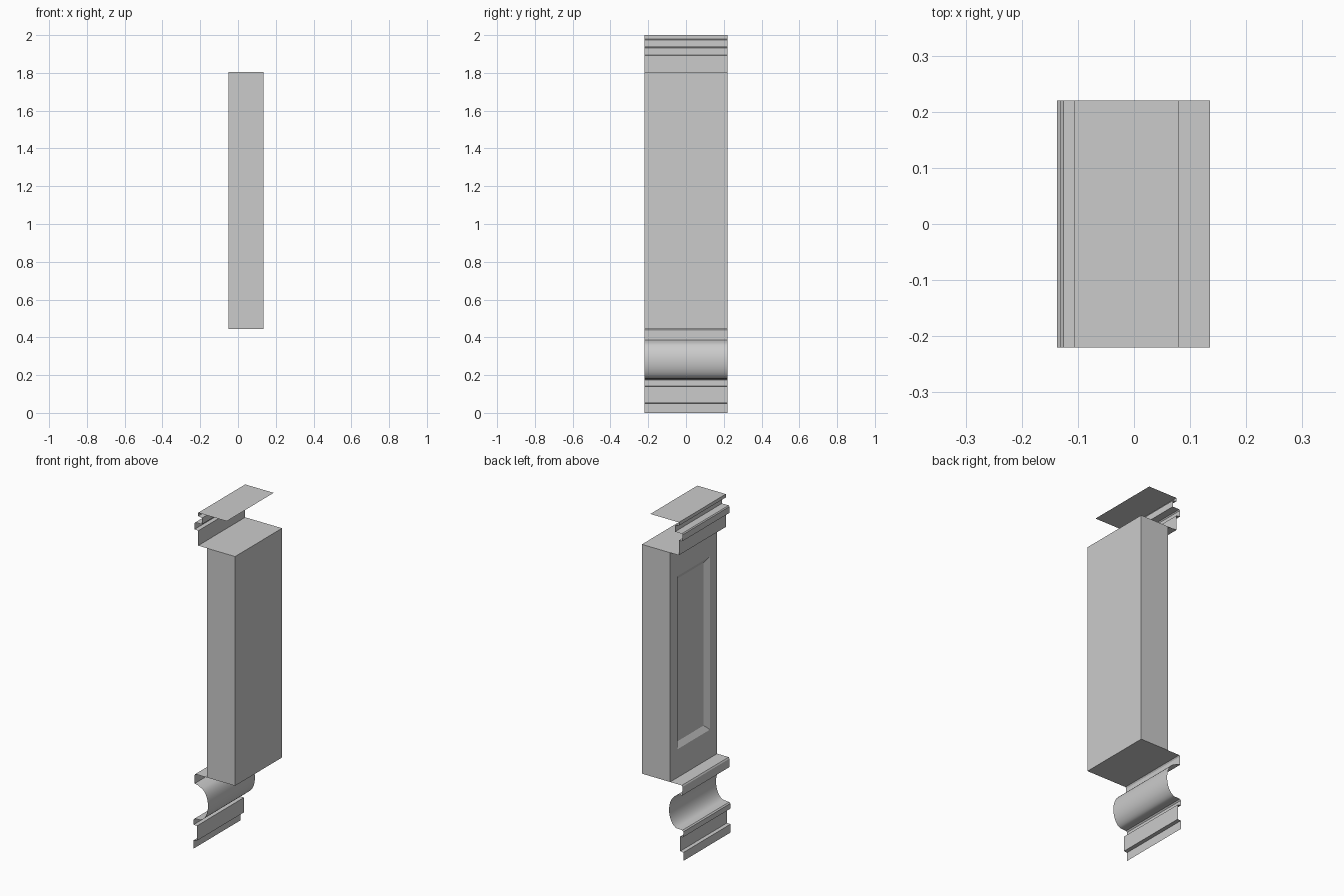
import bpy, bmesh, math
from mathutils import Vector

if "Cube" in bpy.data.objects:
    bpy.data.objects.remove(bpy.data.objects["Cube"])

HALF = 0.22  # half width along y


def finish(bm, name):
    mesh = bpy.data.meshes.new(name)
    bm.to_mesh(mesh)
    bm.free()
    obj = bpy.data.objects.new(name, mesh)
    bpy.context.collection.objects.link(obj)
    return obj


def moulding(name, profile):
    """Sweep an open (x, z) profile along y as a thin sheet."""
    bm = bmesh.new()
    rows = [[bm.verts.new((x, y, z)) for y in (HALF, -HALF)] for x, z in profile]
    for a, b in zip(rows, rows[1:]):
        bm.faces.new((a[0], b[0], b[1], a[1]))
    obj = finish(bm, name)
    bpy.ops.object.select_all(action='DESELECT')
    bpy.context.view_layer.objects.active = obj
    obj.select_set(True)
    bpy.ops.object.shade_smooth_by_angle(angle=math.radians(25))
    return obj


# Shaft: a box with a bevelled recessed panel on its -x face
x0, x1, z0, z1 = -0.05, 0.135, 0.445, 1.805
bm = bmesh.new()
bmesh.ops.create_cube(bm, size=1)
for v in bm.verts:
    v.co = Vector(((x0 + x1) / 2 + v.co.x * (x1 - x0), v.co.y * 2 * HALF,
                   (z0 + z1) / 2 + v.co.z * (z1 - z0)))
bm.normal_update()
panel = min(bm.faces, key=lambda f: f.calc_center_median().x)
for x, y, lo, hi in ((x0, 0.153, 0.613, 1.64), (x0 + 0.02, 0.122, 0.644, 1.609)):
    bmesh.ops.inset_individual(bm, faces=[panel], thickness=0.02)
    for v in panel.verts:
        v.co = Vector((x, math.copysign(y, v.co.y), hi if v.co.z > 1.1 else lo))
finish(bm, "panelled_shaft")

# Cap moulding: top sheet, neck, projecting band and frieze
moulding("cap_moulding", [
    (0.08, 2.0), (-0.107, 2.0), (-0.107, 1.98), (-0.082, 1.975),
    (-0.082, 1.938), (-0.126, 1.938), (-0.131, 1.932), (-0.131, 1.895),
    (-0.107, 1.893), (-0.107, 1.805), (-0.05, 1.805)])

# Base moulding: ledge, hollow curve, band and plinth
hollow = []
for i in range(17):
    t = math.radians(80 - 160 * i / 16)
    hollow.append((-0.103 + 0.06 * math.cos(t), 0.278 + 0.098 * math.sin(t)))
moulding("base_moulding", [
    (-0.05, 0.445), (-0.126, 0.445), (-0.131, 0.437), (-0.131, 0.387),
    (-0.107, 0.383)] + hollow + [
    (-0.13, 0.18), (-0.137, 0.173), (-0.137, 0.142), (-0.116, 0.14),
    (-0.116, 0.052), (-0.137, 0.05), (-0.137, 0.0)])
